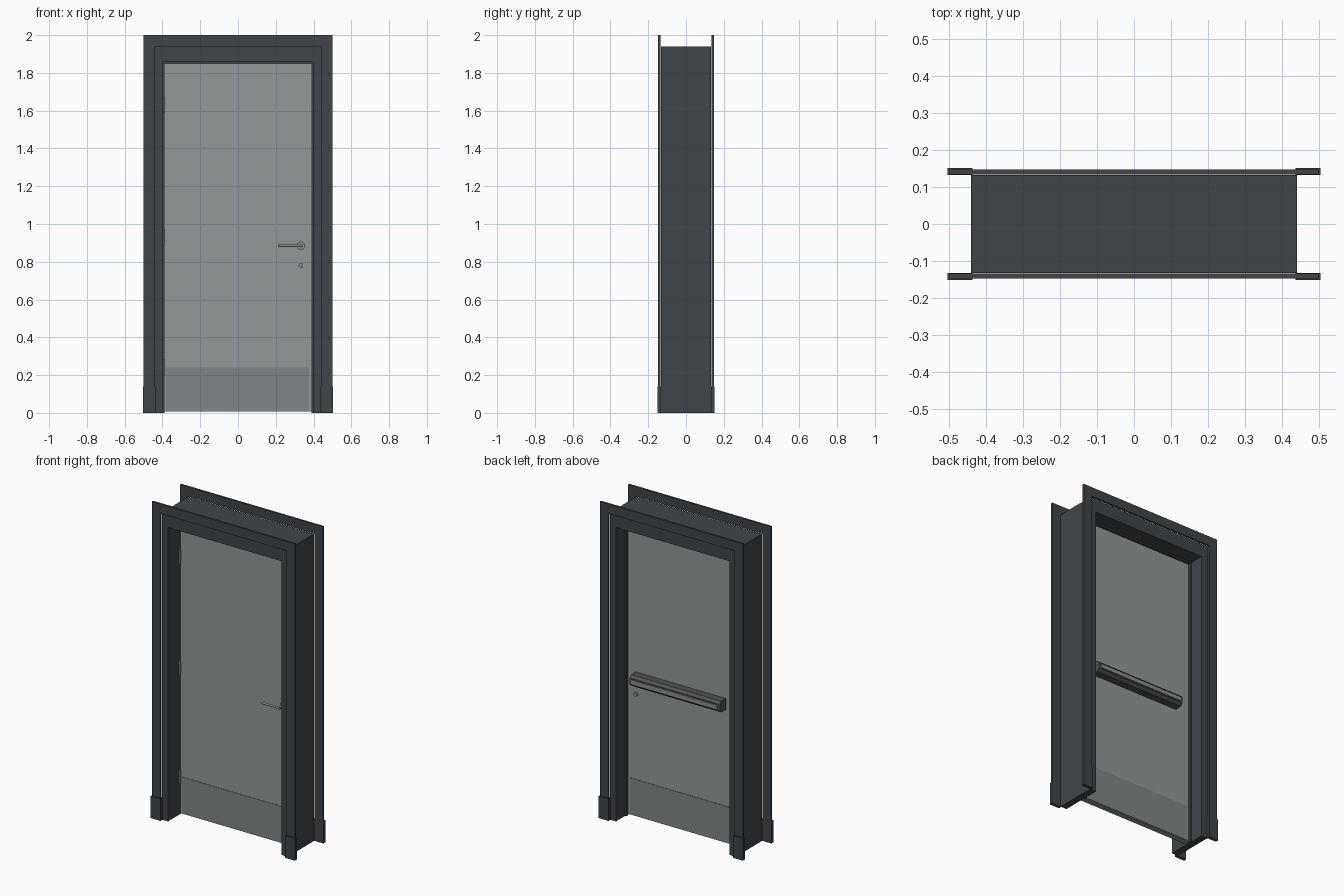
import bpy, bmesh, math
from mathutils import Matrix

if "Cube" in bpy.data.objects:
    bpy.data.objects.remove(bpy.data.objects["Cube"])


def mat(name, rgb):
    m = bpy.data.materials.new(name)
    m.diffuse_color = (*rgb, 1)
    m.use_nodes = True
    m.node_tree.nodes["Principled BSDF"].inputs["Base Color"].default_value = m.diffuse_color
    return m


DARK = mat("dark_frame", (0.052, 0.060, 0.064))
PANEL = mat("door_grey", (0.29, 0.31, 0.31))
PLATE = mat("plate_grey", (0.22, 0.235, 0.245))
METAL = mat("metal", (0.25, 0.26, 0.27))
BAR = mat("bar_dark", (0.08, 0.085, 0.09))


def finish(name, bm, m):
    bmesh.ops.recalc_face_normals(bm, faces=bm.faces)
    me = bpy.data.meshes.new(name)
    bm.to_mesh(me)
    bm.free()
    ob = bpy.data.objects.new(name, me)
    bpy.context.collection.objects.link(ob)
    me.materials.append(m)
    return ob


def prism(name, pts, vec, m):
    """Extrude a closed 3D outline along vec."""
    bm = bmesh.new()
    f = bm.faces.new([bm.verts.new(p) for p in pts])
    r = bmesh.ops.extrude_face_region(bm, geom=[f], use_keep_orig=True)
    bmesh.ops.translate(bm, vec=vec, verts=[v for v in r["geom"] if isinstance(v, bmesh.types.BMVert)])
    return finish(name, bm, m)


def box(name, x0, x1, y0, y1, z0, z1, m):
    return prism(name, [(x0, y0, z0), (x1, y0, z0), (x1, y0, z1), (x0, y0, z1)], (0, y1 - y0, 0), m)


def arch(name, xi, xo, zi, zo, y0, y1, m):
    """Upside-down U around the opening."""
    pts = [(-xo, 0), (-xo, zo), (xo, zo), (xo, 0), (xi, 0), (xi, zi), (-xi, zi), (-xi, 0)]
    return prism(name, [(x, y0, z) for x, z in pts], (0, y1 - y0, 0), m)


def cyl(name, c, r, length, axis, m, n=20):
    bm = bmesh.new()
    rot = {"x": Matrix.Rotation(math.pi / 2, 4, "Y"),
           "y": Matrix.Rotation(math.pi / 2, 4, "X"), "z": Matrix()}[axis]
    bmesh.ops.create_cone(bm, cap_ends=True, segments=n, radius1=r, radius2=r,
                          depth=length, matrix=Matrix.Translation(c) @ rot)
    ob = finish(name, bm, m)
    bpy.context.view_layer.objects.active = ob
    ob.select_set(True)
    bpy.ops.object.shade_smooth_by_angle()
    ob.select_set(False)
    return ob


# Frame lining and door stop
arch("frame", 0.397, 0.44, 1.857, 1.94, -0.132, 0.132, DARK)
arch("door_stop", 0.388, 0.397, 1.848, 1.857, 0.024, 0.04, DARK)

# Casings and plinth blocks on both faces
for s, side in ((-1, "front"), (1, "back")):
    arch(side + "_casing", 0.44, 0.50, 1.94, 2.0, s * 0.134, s * 0.147, DARK)
    for k, hand in ((-1, "left"), (1, "right")):
        xs = sorted((k * 0.436, k * 0.504))
        box(f"{side}_{hand}_plinth", *xs, *sorted((s * 0.133, s * 0.152)), 0, 0.14, DARK)

# Door leaf and kick plates
box("door_leaf", -0.393, 0.392, -0.013, 0.022, 0.008, 1.85, PANEL)
box("front_kick_plate", -0.38, 0.375, -0.0155, -0.013, 0.012, 0.24, PLATE)
box("back_kick_plate", -0.38, 0.375, 0.022, 0.0245, 0.012, 0.24, PLATE)

# Hinge knuckles
for i, z in enumerate((0.24, 0.93, 1.63)):
    cyl(f"hinge_{i}", (-0.395, -0.018, z), 0.006, 0.085, "z", METAL, 12)

# Lever handle and lock cylinders
cyl("lever_rose", (0.333, -0.017, 0.885), 0.022, 0.008, "y", METAL)
cyl("lever_neck", (0.333, -0.040, 0.885), 0.008, 0.05, "y", METAL)
cyl("lever_grip", (0.277, -0.062, 0.885), 0.0065, 0.128, "x", METAL)
cyl("front_lock", (0.333, -0.018, 0.78), 0.012, 0.01, "y", METAL)
cyl("back_lock", (0.333, 0.027, 0.78), 0.012, 0.01, "y", METAL)

# Push bar on the back: chamfered housing with inset push pad
prof = [(0.022, 0.85), (0.022, 0.92), (0.068, 0.92), (0.084, 0.905), (0.084, 0.865), (0.068, 0.85)]
prism("push_bar_housing", [(-0.295, y, z) for y, z in prof], (0.63, 0, 0), BAR)
box("push_pad", -0.28, 0.32, 0.084, 0.09, 0.872, 0.898, METAL)
